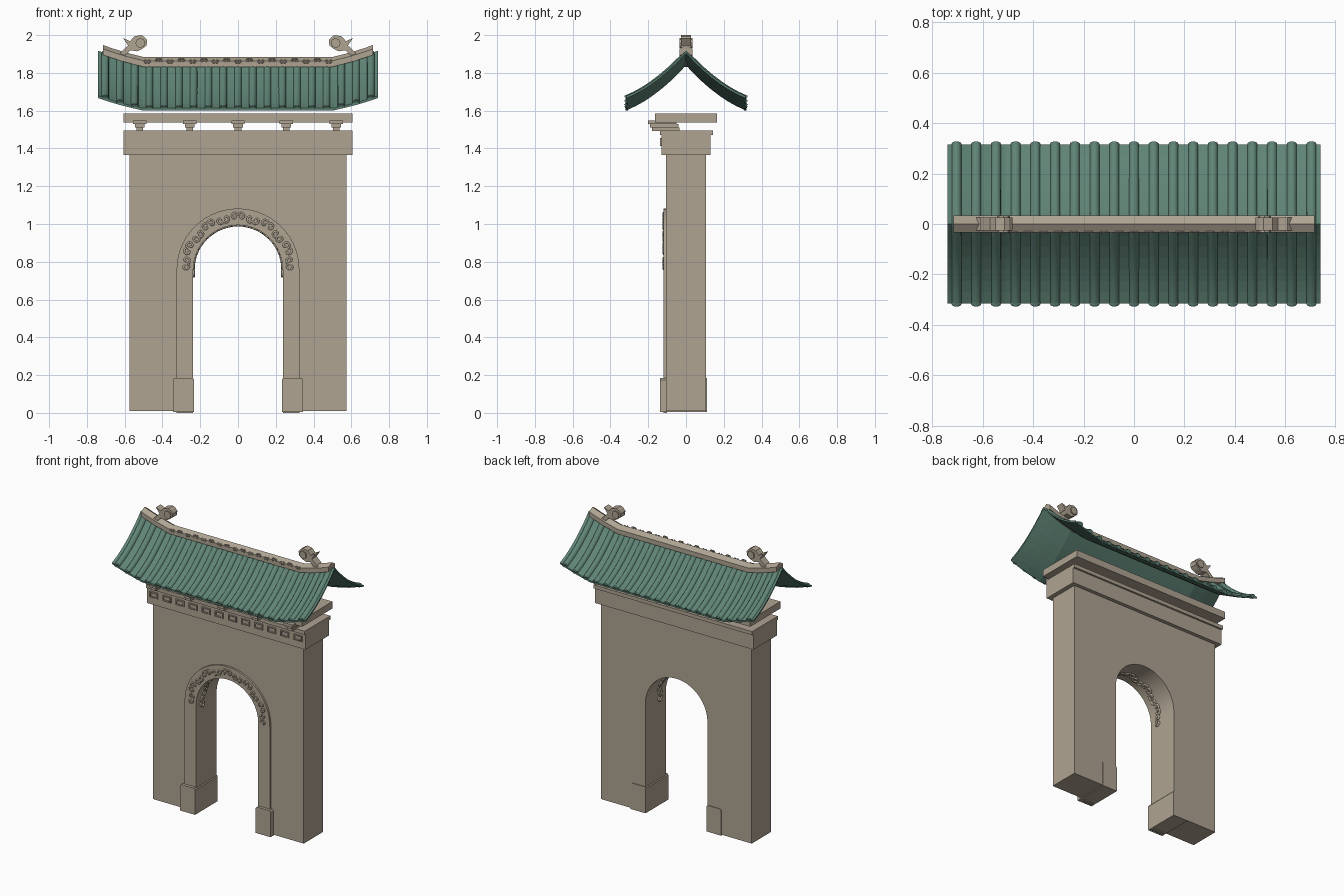
import bpy, bmesh, math
from mathutils import Vector

if "Cube" in bpy.data.objects:
    bpy.data.objects.remove(bpy.data.objects["Cube"], do_unlink=True)


def material(name, rgb):
    m = bpy.data.materials.new(name)
    m.use_nodes = True
    m.diffuse_color = (*rgb, 1)
    m.node_tree.nodes["Principled BSDF"].inputs["Base Color"].default_value = (*rgb, 1)
    return m


STONE = material("warm stone", (0.43, 0.37, 0.29))
GREEN = material("green glazed tile", (0.115, 0.23, 0.18))


def finish(name, bm, mat, smooth=False):
    bmesh.ops.recalc_face_normals(bm, faces=bm.faces)
    mesh = bpy.data.meshes.new(name)
    bm.to_mesh(mesh)
    bm.free()
    mesh.materials.append(mat)
    ob = bpy.data.objects.new(name, mesh)
    bpy.context.collection.objects.link(ob)
    if smooth:
        bpy.ops.object.select_all(action="DESELECT")
        ob.select_set(True)
        bpy.context.view_layer.objects.active = ob
        bpy.ops.object.shade_smooth_by_angle(angle=math.radians(40))
    return ob


def loft(bm, rings):
    """Skin equal-length rings of points and cap both ends."""
    vs = [[bm.verts.new(p) for p in ring] for ring in rings]
    n = len(vs[0])
    for a, b in zip(vs, vs[1:]):
        for i in range(n):
            j = (i + 1) % n
            bm.faces.new((a[i], a[j], b[j], b[i]))
    bm.faces.new(vs[0])
    bm.faces.new(vs[-1])


def prism(bm, outline, y0, y1):
    loft(bm, [[(x, y, z) for x, z in outline] for y in (y0, y1)])


def box(bm, x0, x1, y0, y1, z0, z1):
    prism(bm, [(x0, z0), (x1, z0), (x1, z1), (x0, z1)], y0, y1)


def block(name, half_x, y0, y1, z0, z1):
    bm = bmesh.new()
    box(bm, -half_x, half_x, y0, y1, z0, z1)
    finish(name, bm, STONE)


# Gate wall with arched opening
SPRING, R_IN, R_OUT = 0.757, 0.237, 0.325


def arch(r, z0, steps=28):
    arc = [(-r * math.cos(math.pi * i / steps), SPRING + r * math.sin(math.pi * i / steps))
           for i in range(steps + 1)]
    return [(-r, z0)] + arc + [(r, z0)]


bm = bmesh.new()
prism(bm, [(-0.575, 0.01)] + arch(R_IN, 0.01) + [(0.575, 0.01), (0.575, 1.365), (-0.575, 1.365)],
      -0.105, 0.105)
finish("gate_wall", bm, STONE, True)

# Raised surround on the front of the opening
bm = bmesh.new()
prism(bm, arch(R_OUT, 0) + arch(R_IN, 0)[::-1], -0.118, -0.1)
finish("arch_surround", bm, STONE, True)

# Plinth blocks wrapping the foot of each jamb
for side, name in ((-1, "right"), (1, "left")):
    bm = bmesh.new()
    outline = [(0.232, 0.005), (0.345, 0.005), (0.345, 0.175), (0.337, 0.186), (0.24, 0.186), (0.232, 0.175)]
    prism(bm, [(side * x, z) for x, z in outline], -0.138, 0.11)
    finish(name + "_plinth", bm, STONE)


# Scroll carving: mirrored spirals mapped to a surface
def scrolls(name, place, centres, size, radius):
    cu = bpy.data.curves.new(name, "CURVE")
    cu.dimensions = "3D"
    cu.bevel_depth = radius
    cu.bevel_resolution = 1
    cu.use_fill_caps = True
    for k, c in enumerate(centres):
        flip = 1 if k % 2 else -1
        for mirror in (-1, 1):
            sp = cu.splines.new("POLY")
            sp.points.add(15)
            for i, p in enumerate(sp.points):
                t = i / 15
                r = size * (1 - 0.75 * t)
                a = math.pi * (1.1 - 2.3 * t)
                u = mirror * (size + r * math.cos(a))
                v = flip * (r * math.sin(a) + 0.6 * size * (1 - t) ** 2)
                p.co = (*place(c, u, v), 1)
    cu.materials.append(STONE)
    ob = bpy.data.objects.new(name, cu)
    bpy.context.collection.objects.link(ob)


def on_face(c, u, v):
    r = (R_IN + R_OUT) / 2
    a = c + u / r
    return ((r + v) * math.cos(a), -0.118, SPRING + (r + v) * math.sin(a))


def on_soffit(c, u, v):
    a = c + u / R_IN
    return (R_IN * math.cos(a), -0.045 + v, SPRING + R_IN * math.sin(a))


scrolls("arch_face_carving", on_face, [math.radians(7 + 16.6 * i) for i in range(11)], 0.019, 0.0055)
scrolls("arch_soffit_carving", on_soffit, [math.radians(18 * i) for i in range(11)], 0.02, 0.008)

# Cornice bands and the beam under the roof
block("cornice_band", 0.605, -0.13, 0.13, 1.365, 1.47)
block("cornice_cap", 0.605, -0.137, 0.143, 1.47, 1.495)
block("roof_beam", 0.605, -0.165, 0.165, 1.537, 1.585)

# Stepped brackets carrying the beam
bm = bmesh.new()
for x in (-0.52, -0.255, 0, 0.255, 0.52):
    for w, y0, y1, z0, z1 in ((0.018, -0.18, -0.035, 1.493, 1.512),
                              (0.026, -0.19, -0.04, 1.512, 1.53),
                              (0.035, -0.2, -0.05, 1.53, 1.549)):
        box(bm, x - w, x + w, y0, y1, z0, z1)
finish("stepped_brackets", bm, STONE)

# Square fret ornaments along the cornice front
bm = bmesh.new()
for i in range(12):
    x, z, w, h, t = -0.55 + 0.1 * i, 1.434, 0.032, 0.02, 0.008
    box(bm, x - w, x + w, -0.137, -0.125, z + h - t, z + h)
    box(bm, x - w, x + 0.4 * w, -0.137, -0.125, z - h, z - h + t)
    for s in (-1, 1):
        box(bm, x + s * (w - t / 2) - t / 2, x + s * (w - t / 2) + t / 2, -0.137, -0.125, z - h, z + h)
finish("fret_ornaments", bm, STONE)


# Curved roof: concave slopes with upswept ends
def lift(x):
    t = max(0, abs(x) - 0.5)
    return 0.2 * t + 0.32 * t * t


def slope(y):
    y = abs(y)
    return 1.85 - 1.11 * y + 1.125 * y * y


STATIONS = (-0.74, -0.68, -0.62, -0.51, 0.51, 0.62, 0.68, 0.74)
YS = [0.315 * i / 7 for i in range(-7, 8)]
bm = bmesh.new()
loft(bm, [[(x, y, slope(y) + lift(x)) for y in YS] +
          [(x, y, slope(y) + lift(x) - 0.012) for y in reversed(YS)] for x in STATIONS])
finish("roof_deck", bm, GREEN)

# Half-round cover tiles running down both slopes
bm = bmesh.new()
HALF = [math.pi * i / 6 for i in range(7)]
for i in range(-9, 10):
    x = 0.0782 * i
    rings = []
    for y in YS:
        y *= 1.008
        n = Vector((0, math.copysign(0.6, y) if y else 0, 1)).normalized()
        base = Vector((x, y, slope(y) + lift(x) - 0.003))
        rings.append([base + Vector((0.02 * math.cos(a), 0, 0)) + n * 0.019 * math.sin(a) for a in HALF])
    loft(bm, rings)
    # Round end discs at the eaves
    for s in (-1, 1):
        z = slope(0.315) + lift(x) + 0.003
        disc = [(x + 0.02 * math.cos(k * math.pi / 5), z + 0.014 * math.sin(k * math.pi / 5)) for k in range(10)]
        prism(bm, disc, s * 0.308, s * 0.319)
finish("cover_tiles", bm, GREEN, True)

# Ridge following the roof sweep
bm = bmesh.new()
RIDGE = [(-0.034, 1.832), (-0.034, 1.864), (0, 1.884), (0.034, 1.864), (0.034, 1.832)]
loft(bm, [[(x, y, z + lift(x) * 1.1) for y, z in RIDGE]
          for x in (-0.715, -0.67, -0.6, -0.5, 0.5, 0.6, 0.67, 0.715)])
finish("roof_ridge", bm, STONE)

scrolls("ridge_carving", lambda c, u, v: (c + u, -0.032, 1.864 + v),
        [-0.48 + 0.06 * i for i in range(17)], 0.009, 0.004)

# Beast-shaped finials near both ridge ends
BEAST = [(0.64, 1.89), (0.582, 1.945), (0.608, 1.984), (0.571, 1.968), (0.55, 1.993), (0.513, 2.0),
         (0.495, 1.99), (0.481, 1.973), (0.484, 1.945), (0.51, 1.925), (0.535, 1.914), (0.57, 1.92), (0.6, 1.89)]
for side, name in ((-1, "right"), (1, "left")):
    bm = bmesh.new()
    prism(bm, [(side * x, z) for x, z in BEAST], -0.026, 0.026)
    # Cheek plates thicken the head
    head = [(side * (0.517 + 0.026 * math.cos(k * math.pi / 4)), 1.958 + 0.026 * math.sin(k * math.pi / 4))
            for k in range(8)]
    prism(bm, head, -0.034, 0.034)
    finish(name + "_ridge_finial", bm, STONE)
